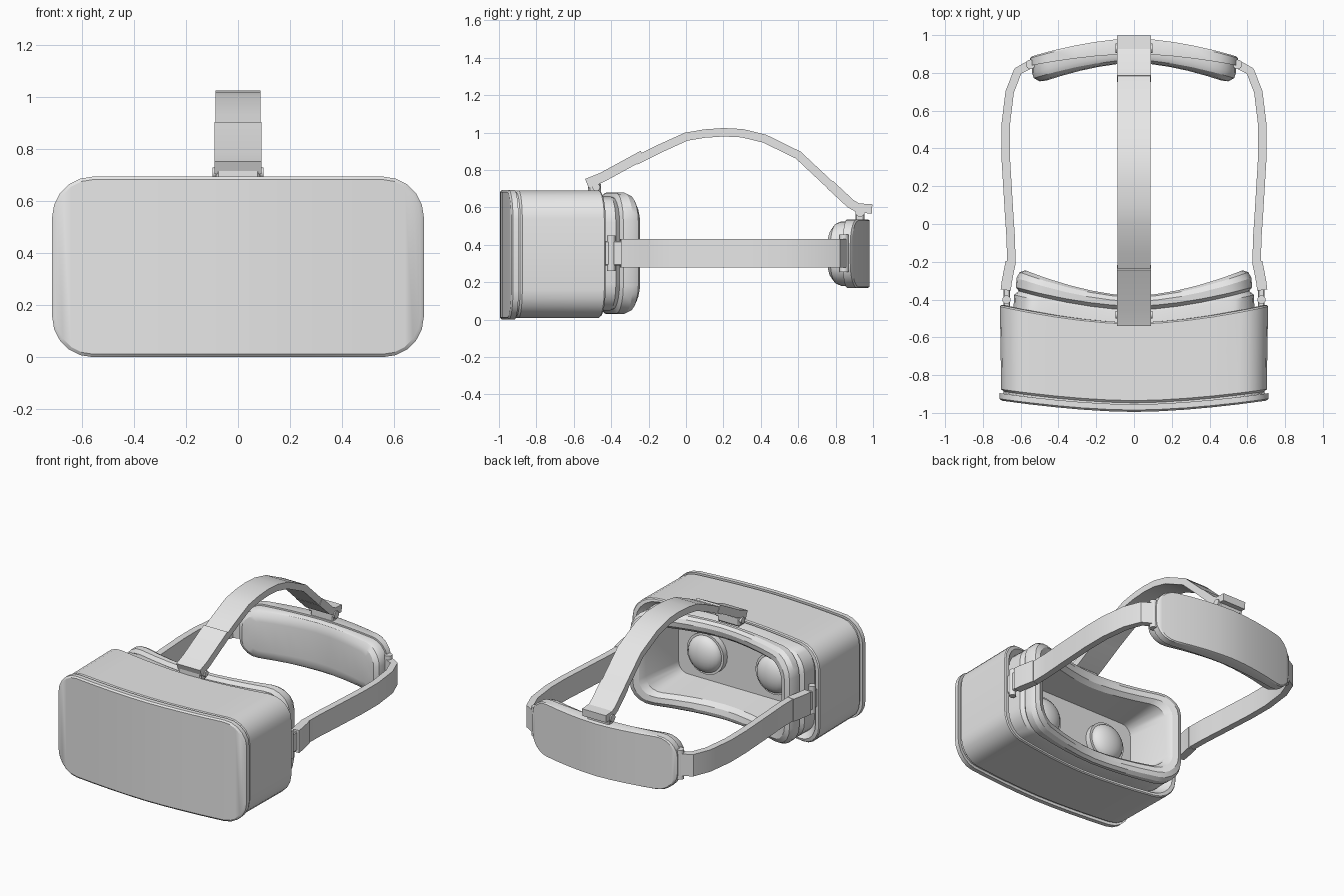
import bpy, bmesh, math
from mathutils import Vector, Matrix

if "Cube" in bpy.data.objects:
    bpy.data.objects.remove(bpy.data.objects["Cube"])

grey = bpy.data.materials.new("plain grey")
grey.diffuse_color = (0.8, 0.8, 0.8, 1)
grey.use_nodes = True
grey.node_tree.nodes["Principled BSDF"].inputs["Base Color"].default_value = grey.diffuse_color


def finish(name, bm, angle=30):
    bmesh.ops.recalc_face_normals(bm, faces=bm.faces[:])
    me = bpy.data.meshes.new(name)
    bm.to_mesh(me)
    bm.free()
    me.materials.append(grey)
    ob = bpy.data.objects.new(name, me)
    bpy.context.collection.objects.link(ob)
    bpy.ops.object.select_all(action='DESELECT')
    ob.select_set(True)
    bpy.context.view_layer.objects.active = ob
    bpy.ops.object.shade_smooth_by_angle(angle=math.radians(angle))
    return ob


def outline(w, h, r, y_mid, y_end, zc, power, arc=5, mid=8):
    """Rounded rectangle in xz whose depth bends from y_mid to y_end."""
    top = []
    for i in range(arc + 1):
        a = math.pi / 2 * i / arc
        top.append((-w + r - r * math.cos(a), h - r + r * math.sin(a)))
    for i in range(1, mid):
        top.append((-(w - r) + 2 * (w - r) * i / mid, h))
    top += [(-x, z) for x, z in reversed(top[:arc + 1])]
    pts = top + [(x, -z) for x, z in reversed(top)]
    return [Vector((x, y_mid + (y_end - y_mid) * (abs(x) / w) ** power, zc + z)) for x, z in pts]


def loft(name, sections, zc, cap_first=True, cap_last=True, power=1.7):
    """Skin through sections (half width, half height, radius, y middle, y end)."""
    bm = bmesh.new()
    rings = [[bm.verts.new(p) for p in outline(*s, zc, power)] for s in sections]
    n = len(rings[0])
    for a, b in zip(rings, rings[1:]):
        for i in range(n):
            j = (i + 1) % n
            bm.faces.new((a[i], a[j], b[j], b[i]))
    for ring, wanted in ((rings[0], cap_first), (rings[-1], cap_last)):
        if wanted:
            for i in range(n // 2 - 1):
                bm.faces.new((ring[i], ring[i + 1], ring[n - 2 - i], ring[n - 1 - i]))
    return finish(name, bm)


def ribbon(name, path, thick, lo, hi, place):
    """Flat band: 2D path with thickness, extruded from lo to hi, placed in 3D."""
    bm = bmesh.new()
    pts = [Vector(p) for p in path]
    rings = []
    for i, p in enumerate(pts):
        t = (pts[min(i + 1, len(pts) - 1)] - pts[max(i - 1, 0)]).normalized()
        off = Vector((-t.y, t.x)) * thick / 2
        rings.append([bm.verts.new(place(q, e)) for q, e in
                      ((p + off, lo), (p + off, hi), (p - off, hi), (p - off, lo))])
    for a, b in zip(rings, rings[1:]):
        for i in range(4):
            j = (i + 1) % 4
            bm.faces.new((a[i], a[j], b[j], b[i]))
    bm.faces.new(rings[0])
    bm.faces.new(rings[-1])
    return finish(name, bm, 20)


def box(name, centre, size):
    bm = bmesh.new()
    bmesh.ops.create_cube(bm, size=1, matrix=Matrix.Translation(centre) @ Matrix.Diagonal((*size, 1)))
    bmesh.ops.bevel(bm, geom=bm.edges[:], offset=min(size) * 0.15, segments=1, affect='EDGES')
    return finish(name, bm)


def rod(name, centre, radius, length, axis):
    bm = bmesh.new()
    turn = Matrix.Rotation(math.pi / 2, 4, axis) if axis != 'Z' else Matrix()
    bmesh.ops.create_cone(bm, cap_ends=True, segments=24, radius1=radius, radius2=radius,
                          depth=length, matrix=Matrix.Translation(centre) @ turn)
    return finish(name, bm)


# Headset: front plate, hollow-backed shell, face cushion with cavity
loft("front_plate", [(0.70, 0.335, 0.145, -0.995, -0.935), (0.713, 0.346, 0.155, -0.985, -0.925),
                     (0.713, 0.346, 0.155, -0.955, -0.895)], 0.347)
loft("headset_shell", [(0.69, 0.33, 0.14, -0.957, -0.897), (0.69, 0.33, 0.14, -0.947, -0.887),
                       (0.703, 0.341, 0.15, -0.935, -0.875), (0.71, 0.341, 0.15, -0.53, -0.437),
                       (0.704, 0.335, 0.146, -0.522, -0.43), (0.68, 0.322, 0.14, -0.522, -0.43),
                       (0.67, 0.316, 0.138, -0.535, -0.445), (0.62, 0.29, 0.13, -0.58, -0.50)],
     0.35, cap_last=False)
loft("face_cushion", [(0.64, 0.305, 0.14, -0.60, -0.52), (0.635, 0.305, 0.14, -0.465, -0.375),
                      (0.61, 0.30, 0.14, -0.455, -0.355), (0.625, 0.323, 0.15, -0.435, -0.335),
                      (0.622, 0.325, 0.15, -0.41, -0.285), (0.605, 0.31, 0.14, -0.388, -0.255),
                      (0.575, 0.285, 0.13, -0.38, -0.245), (0.54, 0.25, 0.11, -0.39, -0.26),
                      (0.515, 0.225, 0.10, -0.42, -0.30), (0.49, 0.205, 0.07, -0.62, -0.62)],
     0.355, cap_first=False)

# Lenses
for side, sx in (("left", -1), ("right", 1)):
    rod(side + "_lens_ring", (sx * 0.26, -0.605, 0.345), 0.14, 0.05, 'X')
    bm = bmesh.new()
    bmesh.ops.create_uvsphere(bm, u_segments=24, v_segments=14, radius=0.125,
                              matrix=Matrix.Translation((sx * 0.26, -0.585, 0.345))
                              @ Matrix.Diagonal((1, 0.55, 1, 1)))
    finish(side + "_lens", bm)

# Rear head pad
loft("rear_pad_shell", [(0.54, 0.178, 0.125, 0.982, 0.888), (0.55, 0.183, 0.13, 0.972, 0.878),
                        (0.55, 0.183, 0.13, 0.90, 0.838)], 0.353)
loft("rear_pad_cushion", [(0.54, 0.172, 0.125, 0.91, 0.85), (0.54, 0.172, 0.125, 0.885, 0.80),
                          (0.53, 0.162, 0.12, 0.868, 0.772), (0.50, 0.135, 0.10, 0.855, 0.755),
                          (0.46, 0.10, 0.08, 0.852, 0.76)], 0.353)

# Top strap: band with a sleeve at each end and a hinge under it
def over(q, e):
    return (e, q.x, q.y)

ribbon("top_strap_front_sleeve", [(-0.53, 0.728), (-0.45, 0.76), (-0.23, 0.88)], 0.052, -0.09, 0.09, over)
ribbon("top_strap", [(-0.27, 0.85), (-0.15, 0.91), (0, 0.978), (0.1, 0.995), (0.2, 1.002),
                     (0.3, 0.997), (0.42, 0.968), (0.6, 0.88), (0.79, 0.702)],
       0.045, -0.087, 0.087, over)
ribbon("top_strap_rear_sleeve", [(0.77, 0.722), (0.88, 0.62), (0.92, 0.597), (0.995, 0.592)],
       0.05, -0.09, 0.09, over)
box("front_hinge_block", (0, -0.49, 0.70), (0.17, 0.07, 0.07))
box("rear_hinge_block", (0, 0.93, 0.55), (0.17, 0.05, 0.09))
rod("front_hinge_pin", (0, -0.48, 0.708), 0.02, 0.196, 'Y')
rod("rear_hinge_pin", (0, 0.93, 0.575), 0.025, 0.196, 'Y')

# Side straps with hinge pins at both ends
side_path = [(0.677, -0.345), (0.665, -0.26), (0.65, -0.2), (0.652, -0.08), (0.661, 0.05),
             (0.679, 0.35), (0.68, 0.52), (0.658, 0.7), (0.615, 0.81), (0.55, 0.845)]
for side, sx in (("left", -1), ("right", 1)):
    def around(q, e):
        return (sx * q.x, q.y, e)
    ribbon(side + "_strap", side_path, 0.045, 0.28, 0.43, around)
    ribbon(side + "_strap_front_sleeve", [(0.679, -0.35), (0.674, -0.31), (0.663, -0.25), (0.652, -0.2)],
           0.054, 0.278, 0.432, around)
    box(side + "_front_link", (sx * 0.673, -0.405, 0.355), (0.035, 0.13, 0.13))
    rod(side + "_front_pin", (sx * 0.675, -0.40, 0.355), 0.022, 0.19, 'Z')
    rod(side + "_rear_pin", (sx * 0.548, 0.845, 0.355), 0.025, 0.20, 'Z')
